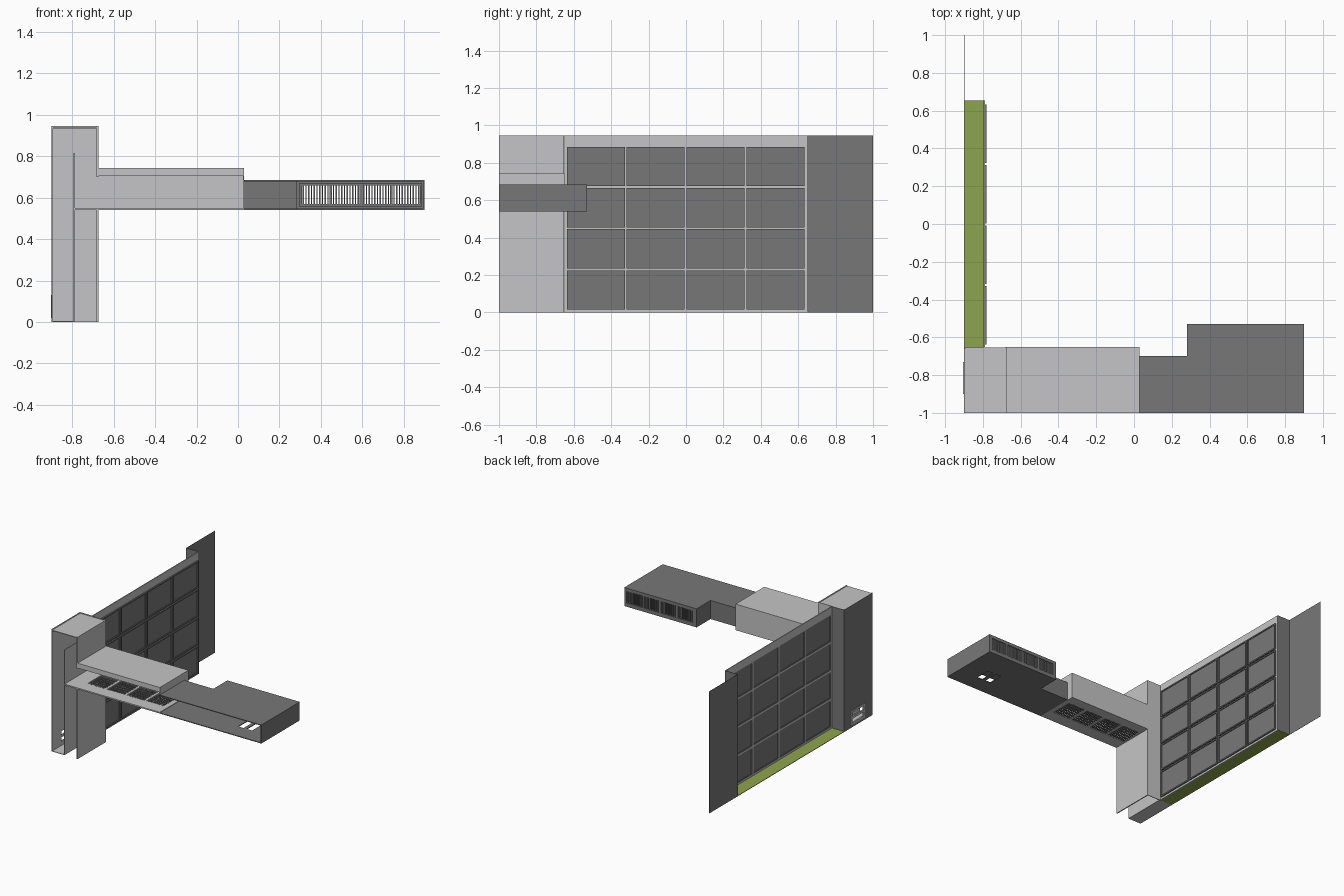
import bpy, bmesh
from mathutils import Vector

if "Cube" in bpy.data.objects:
    bpy.data.objects.remove(bpy.data.objects["Cube"])


def material(name, rgb):
    m = bpy.data.materials.new(name)
    m.diffuse_color = (*rgb, 1)
    m.use_nodes = True
    m.node_tree.nodes["Principled BSDF"].inputs["Base Color"].default_value = m.diffuse_color
    return m


LIGHT = material("light grey", (0.56, 0.56, 0.57))
DARK = material("dark grey", (0.187, 0.187, 0.19))
GREEN = material("grass green", (0.27, 0.375, 0.075))


def finish(name, bm, mat):
    bmesh.ops.recalc_face_normals(bm, faces=bm.faces)
    me = bpy.data.meshes.new(name)
    bm.to_mesh(me)
    bm.free()
    me.materials.append(mat)
    ob = bpy.data.objects.new(name, me)
    bpy.context.collection.objects.link(ob)
    return ob


def boxes(name, mat, specs):
    """One object from boxes given as (x0, x1, y0, y1, z0, z1)."""
    bm = bmesh.new()
    for x0, x1, y0, y1, z0, z1 in specs:
        vs = bmesh.ops.create_cube(bm, size=1)["verts"]
        for v in vs:
            v.co = Vector((x1 if v.co.x > 0 else x0,
                           y1 if v.co.y > 0 else y0,
                           z1 if v.co.z > 0 else z0))
    return finish(name, bm, mat)


def plate(name, mat, axis, a, b, u, v, holes=()):
    """Plate between a and b along axis, with rectangular holes (u0, u1, v0, v1)."""
    us = sorted({*u, *(h[0] for h in holes), *(h[1] for h in holes)})
    vs = sorted({*v, *(h[2] for h in holes), *(h[3] for h in holes)})

    def point(p, q):
        c = [p, q]
        c.insert("xyz".index(axis), a)
        return c

    bm = bmesh.new()
    grid = [[bm.verts.new(point(p, q)) for q in vs] for p in us]
    for i in range(len(us) - 1):
        for j in range(len(vs) - 1):
            cu, cv = (us[i] + us[i + 1]) / 2, (vs[j] + vs[j + 1]) / 2
            if not (u[0] < cu < u[1] and v[0] < cv < v[1]):
                continue
            if any(h[0] < cu < h[1] and h[2] < cv < h[3] for h in holes):
                continue
            bm.faces.new((grid[i][j], grid[i + 1][j], grid[i + 1][j + 1], grid[i][j + 1]))
    bmesh.ops.delete(bm, geom=[w for w in bm.verts if not w.link_faces], context='VERTS')
    ext = bmesh.ops.extrude_face_region(bm, geom=bm.faces[:], use_keep_orig=True)
    d = Vector((0, 0, 0))
    d["xyz".index(axis)] = b - a
    bmesh.ops.translate(bm, vec=d, verts=[g for g in ext["geom"] if isinstance(g, bmesh.types.BMVert)])
    return finish(name, bm, mat)


T = 0.006          # wall thickness
H = 0.945          # overall height

# Tower, open at the front where the building is cut
vent = [(-0.885, -0.745, 0.035, 0.067), (-0.885, -0.745, 0.083, 0.115)]
plate("tower_left_cladding", DARK, "x", -0.9, -0.898, (-1, -0.65), (0, H), vent)
plate("tower_left_wall", LIGHT, "x", -0.898, -0.892, (-1, -0.656), (0, H), vent)
plate("tower_vent_frame", LIGHT, "x", -0.904, -0.9, (-0.9, -0.73), (0.02, 0.13), vent)
plate("tower_right_wall", LIGHT, "x", -0.682, -0.674, (-1, -0.652), (0, H),
      [(-1, -0.656, 0.551, 0.70)])
plate("tower_back_wall", LIGHT, "y", -0.658, -0.653, (-0.892, -0.682), (0, H))
plate("tower_partition", LIGHT, "x", -0.793, -0.787, (-1, -0.658), (0, 0.815))
plate("tower_roof", LIGHT, "z", 0.935, 0.941, (-0.892, -0.682), (-1, -0.658))
plate("tower_floor", LIGHT, "z", 0, 0.004, (-0.892, -0.793), (-1, -0.658))

# Recess beside the tower: side cladding, far wall and grass strip
plate("near_recess_wall", DARK, "y", -0.653, -0.65, (-0.898, -0.797), (0, H))
plate("far_recess_wall", DARK, "y", 0.65, 0.653, (-0.9, -0.79), (0, H))
plate("far_wall", DARK, "x", -0.9, -0.8985, (0.653, 1), (0, H))
plate("grass_strip", GREEN, "z", 0, 0.004, (-0.9, -0.797), (-0.65, 0.655))

# Screen wall: light grid with sixteen framed panels
PW, PH = 0.32, 0.22
cells = [(-0.642 + i * PW + 0.005, -0.642 + (i + 1) * PW - 0.005,
          0.01 + j * PH + 0.005, 0.01 + (j + 1) * PH - 0.005)
         for i in range(4) for j in range(4)]
inner = [(a + 0.01, b - 0.01, c + 0.01, d - 0.01) for a, b, c, d in cells]
plate("screen_grid", LIGHT, "x", -0.797, -0.79, (-0.65, 0.65), (0, H), cells)
for c, h in zip(cells, inner):
    plate("screen_panel_frame", DARK, "x", -0.797, -0.78, c[:2], c[2:], [h])
boxes("screen_panels", DARK, [(-0.792, -0.786, *h) for h in inner])

# Bridge: floor with gratings, back wall, thick roof and end wall
grates = [(-0.66 + i * 0.168, -0.51 + i * 0.168, -0.9, -0.73) for i in range(4)]
plate("bridge_floor", LIGHT, "z", 0.541, 0.551, (-0.787, 0.03), (-1, -0.656), grates)
bars = []
for x0, x1, y0, y1 in grates:
    for k in range(10):
        x = x0 + (k + 0.5) * (x1 - x0) / 10
        bars.append((x - 0.0035, x + 0.0035, y0, y1, 0.543, 0.549))
    for k in range(6):
        y = y0 + (k + 0.5) * (y1 - y0) / 6
        bars.append((x0, x1, y - 0.004, y + 0.004, 0.5435, 0.5485))
boxes("bridge_gratings", DARK, bars)
plate("bridge_back_wall", LIGHT, "y", -0.656, -0.65, (-0.674, 0.03), (0.541, 0.74))
plate("bridge_roof", LIGHT, "z", 0.705, 0.743, (-0.674, 0.03), (-1, -0.65))
plate("bridge_end_wall", LIGHT, "x", 0.024, 0.03, (-1, -0.656), (0.551, 0.705),
      [(-1, -0.70, 0.551, 0.685)])

# Dark wing: L-shaped floor and roof, open at the front
step = [(0.03, 0.28, -0.70, -0.53)]
slots = [(0.61, 0.657, -0.87, -0.75), (0.683, 0.73, -0.87, -0.75)]
plate("wing_floor", DARK, "z", 0.541, 0.547, (0.03, 0.9), (-1, -0.53), step + slots)
plate("wing_roof", DARK, "z", 0.679, 0.685, (0.03, 0.9), (-1, -0.53), step)
plate("wing_end_wall", DARK, "x", 0.9 - T, 0.9, (-1, -0.53), (0.547, 0.679))
plate("wing_corridor_wall", DARK, "y", -0.706, -0.70, (0.03, 0.28), (0.547, 0.679))
plate("wing_step_wall", DARK, "x", 0.28, 0.286, (-0.706, -0.53), (0.547, 0.679))

# Louvred window in the back of the wing
panes = [(0.308 + i * 0.146, 0.308 + i * 0.146 + 0.133, 0.57, 0.66) for i in range(4)]
plate("louvre_wall", DARK, "y", -0.536, -0.53, (0.286, 0.9 - T), (0.547, 0.679), panes)
plate("louvre_frame", DARK, "y", -0.548, -0.536, (0.295, 0.888), (0.558, 0.672), panes)
boxes("louvre_slats", DARK,
      [(a + (k + 0.5) * 0.0133 - 0.003, a + (k + 0.5) * 0.0133 + 0.003, -0.545, -0.535, 0.57, 0.66)
       for a, b, c, d in panes for k in range(10)])
